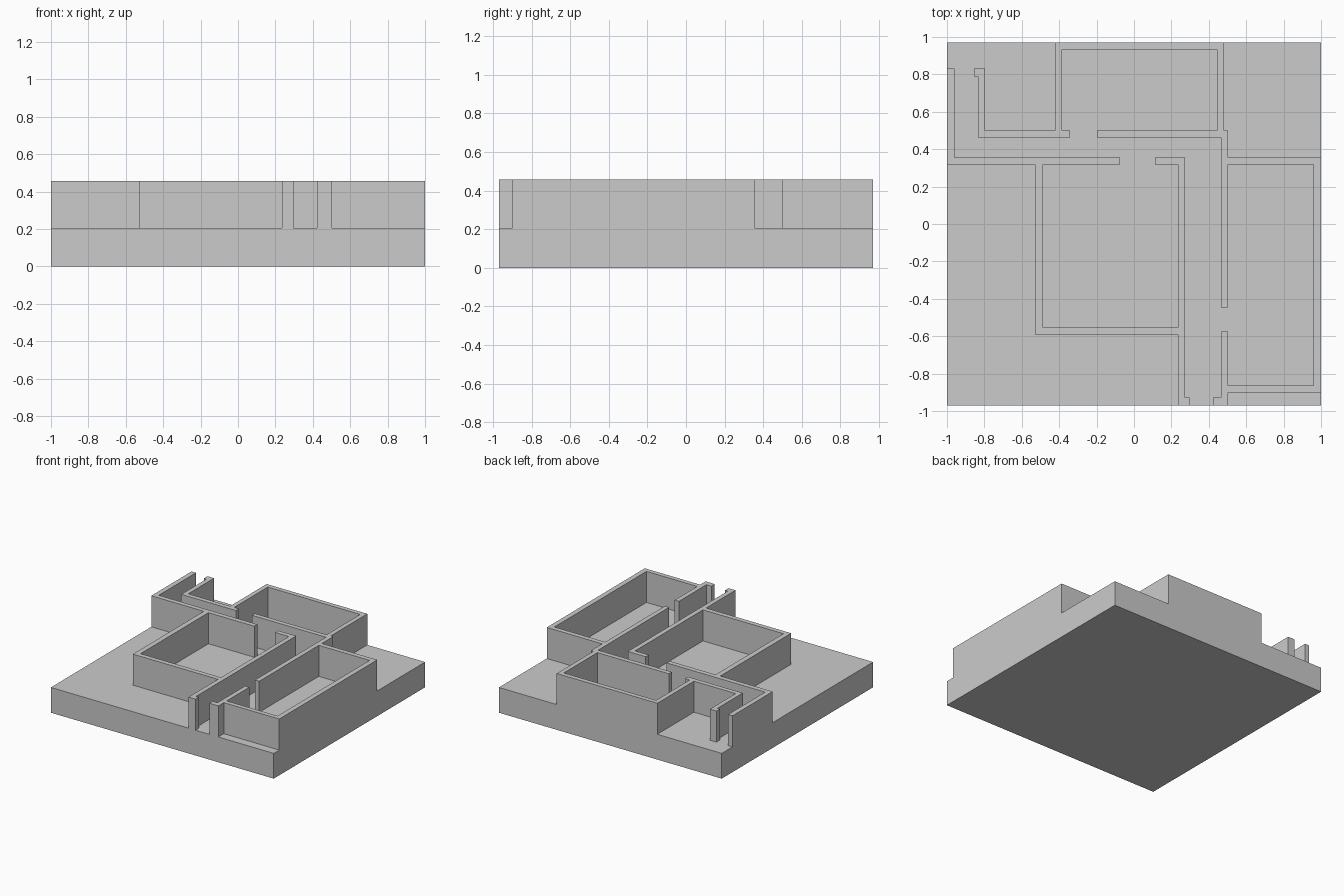
import bpy
import bmesh

BASE_TOP, WALL_TOP = 0.205, 0.457


def extrude_outline(name, outline, z0, z1):
    """Solid prism from a flat outline."""
    bm = bmesh.new()
    face = bm.faces.new([bm.verts.new((x, y, z0)) for x, y in outline])
    ext = bmesh.ops.extrude_face_region(bm, geom=[face], use_keep_orig=True)
    top = [v for v in ext["geom"] if isinstance(v, bmesh.types.BMVert)]
    bmesh.ops.translate(bm, verts=top, vec=(0, 0, z1 - z0))
    bmesh.ops.recalc_face_normals(bm, faces=bm.faces[:])
    mesh = bpy.data.meshes.new(name)
    bm.to_mesh(mesh)
    bm.free()
    obj = bpy.data.objects.new(name, mesh)
    bpy.context.collection.objects.link(obj)
    return obj


# Floor slab
extrude_outline("floor_slab", [(-1, -.97), (1, -.97), (1, .97), (-1, .97)],
                0, BASE_TOP)

# Walls on the left of the corridor, with the central room
extrude_outline("central_room_walls", [
    (-1, .832), (-.96, .832), (-.96, .356), (-.075, .356), (-.075, .317),
    (-.487, .317), (-.487, -.553), (.235, -.553), (.235, .317),
    (.112, .317), (.112, .356), (.273, .356), (.273, -.927),
    (.297, -.927), (.297, -.97), (.235, -.97), (.235, -.592),
    (-.529, -.592), (-.529, .317), (-1, .317),
], BASE_TOP, WALL_TOP)

# Walls on the other side, with the back and right rooms
extrude_outline("back_and_right_room_walls", [
    (-.856, .832), (-.797, .832), (-.797, .501), (-.422, .501),
    (-.422, .97), (.481, .97), (.481, .501), (.503, .501), (.503, .356),
    (1, .356), (1, -.9), (.503, -.9), (.503, -.97), (.422, -.97),
    (.422, -.927), (.465, -.927), (.465, -.574), (.503, -.574),
    (.503, -.863), (.959, -.863), (.959, .317), (.503, .317),
    (.503, -.447), (.465, -.447), (.465, .463), (-.198, .463),
    (-.198, .501), (.444, .501), (.444, .932), (-.385, .932),
    (-.385, .501), (-.341, .501), (-.341, .463), (-.834, .463),
    (-.834, .788), (-.856, .788),
], BASE_TOP, WALL_TOP)
